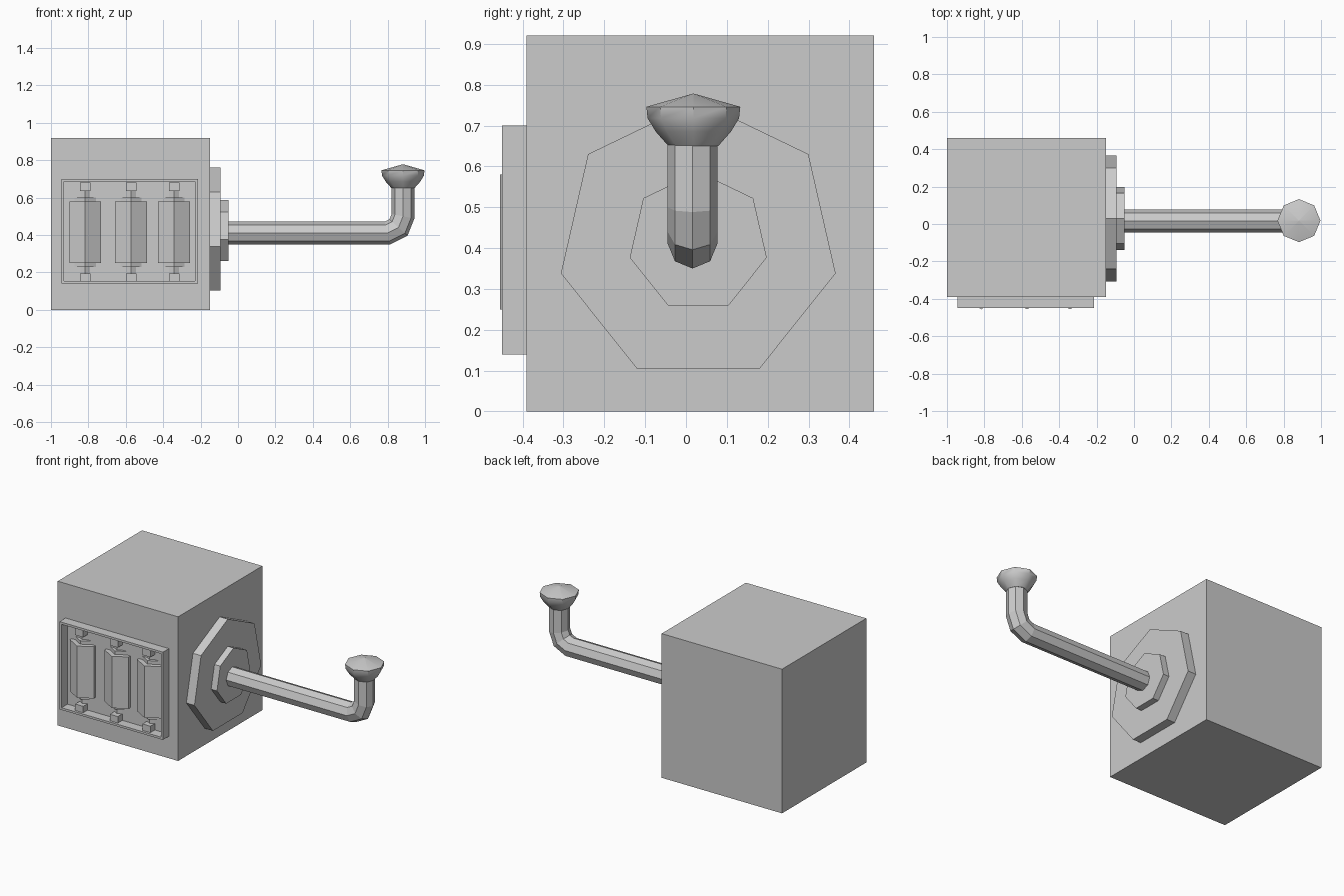
import bpy, bmesh, math
from mathutils import Vector

if "Cube" in bpy.data.objects:
    bpy.data.objects.remove(bpy.data.objects["Cube"])


def finish(bm, name):
    bmesh.ops.recalc_face_normals(bm, faces=bm.faces)
    mesh = bpy.data.meshes.new(name)
    bm.to_mesh(mesh)
    bm.free()
    ob = bpy.data.objects.new(name, mesh)
    bpy.context.collection.objects.link(ob)
    return ob


def box(name, x, y, z):
    bm = bmesh.new()
    bmesh.ops.create_cube(bm, size=1)
    for v in bm.verts:
        v.co = Vector([(a[0] + a[1]) / 2 + c * (a[1] - a[0]) for a, c in zip((x, y, z), v.co)])
    return finish(bm, name)


def skin(name, rings):
    """Bridge equal rings of points and cap both ends."""
    bm = bmesh.new()
    loops = [[bm.verts.new(p) for p in r] for r in rings]
    n = len(loops[0])
    for a, b in zip(loops, loops[1:]):
        for i in range(n):
            j = (i + 1) % n
            bm.faces.new((a[i], a[j], b[j], b[i]))
    bm.faces.new(loops[0])
    bm.faces.new(loops[-1])
    return finish(bm, name)


def ring(center, r, n, u, v):
    c, u, v = Vector(center), Vector(u), Vector(v)
    return [c + r * (u * math.cos(math.tau * i / n) + v * math.sin(math.tau * i / n)) for i in range(n)]


def lathe(name, x, y, profile, n):
    """Upright turned part; first corner points to the front."""
    return skin(name, [ring((x, y, z), r, n, (0, -1, 0), (1, 0, 0)) for r, z in profile])


# Housing and lid
box("housing", (-1, -0.15), (-0.39, 0.46), (0, 0.86))
box("lid", (-1, -0.15), (-0.39, 0.46), (0.86, 0.92))

# Open window frame on the front
X0, X1, Z0, Z1, T = -0.945, -0.215, 0.14, 0.70, 0.014


def rect(y, t):
    return [(X0 + t, y, Z0 + t), (X1 - t, y, Z0 + t), (X1 - t, y, Z1 - t), (X0 + t, y, Z1 - t)]


bm = bmesh.new()
loops = [[bm.verts.new(p) for p in rect(y, t)]
         for y, t in ((-0.39, 0), (-0.45, 0), (-0.45, T), (-0.39, T))]
for k in range(4):
    a, b = loops[k], loops[(k + 1) % 4]
    for i in range(4):
        j = (i + 1) % 4
        bm.faces.new((a[i], a[j], b[j], b[i]))
finish(bm, "window_frame")

# Three hexagonal rollers with stepped collars, held by small brackets
for k, x in enumerate((-0.817, -0.572, -0.342)):
    half = [(0.098, 0.165), (0.066, 0.165), (0.066, 0.187), (0.047, 0.187), (0.047, 0.24)]
    mid = 0.415
    prof = [(r, mid - d) for r, d in reversed(half)] + [(r, mid + d) for r, d in half]
    lathe(f"roller_{k}", x, -0.358, prof, 6)
    for s, part in ((-1, "lower"), (1, "upper")):
        zs = sorted((mid + s * 0.22, mid + s * 0.266))
        box(f"{part}_bracket_{k}", (x - 0.028, x + 0.028), (-0.435, -0.38), zs)

# Seven-sided stepped flange on the right side
for name, r, xa, xb in (("large_flange", 0.345, -0.15, -0.093), ("small_flange", 0.172, -0.093, -0.052)):
    skin(name, [ring((x, 0.03, 0.415), r, 7, (0, 0, 1), (0, 1, 0)) for x in (xa, xb)])

# Bent octagonal crank arm: each ring is mitred at its bend
AY, R = 0.016, 0.061
path = [Vector(p) for p in ((-0.06, AY, 0.411), (0.80, AY, 0.411), (0.858, AY, 0.44),
                            (0.882, AY, 0.50), (0.882, AY, 0.67))]
rings = []
for i, p in enumerate(path):
    d0 = (p - path[max(i - 1, 0)]).normalized()
    d1 = (path[min(i + 1, len(path) - 1)] - p).normalized()
    t = (d0 + d1).normalized()
    miter = 1 / max(t.dot(d1 if d1.length else d0), 0.5)
    rings.append(ring(p, R, 8, (0, 1, 0), Vector((-t.z, 0, t.x)) * miter))
skin("crank_arm", rings)

# Octagonal knob on the arm's end
knob = lathe("crank_knob", 0.882, 0.018,
             [(0.061, 0.65), (0.092, 0.685), (0.112, 0.718), (0.115, 0.746), (0.002, 0.778)], 8)
bpy.context.view_layer.objects.active = knob
knob.select_set(True)
bpy.ops.object.shade_smooth_by_angle(angle=math.radians(40))
